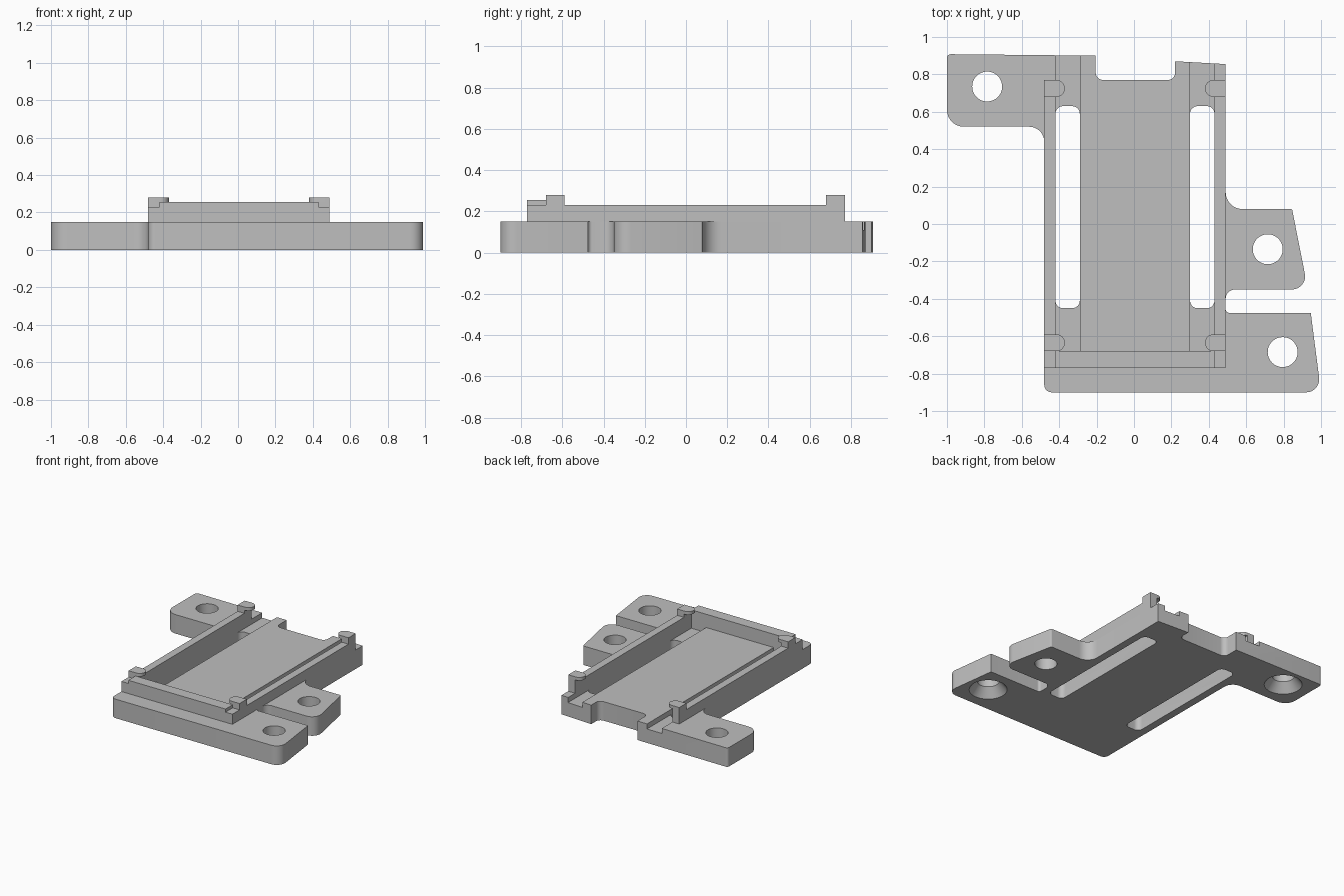
import bpy, bmesh, math
from mathutils import Vector

cube = bpy.data.objects.get("Cube")
if cube:
    bpy.data.objects.remove(cube, do_unlink=True)

grey = bpy.data.materials.new("plain grey")
grey.use_nodes = True
colour = (0.52, 0.52, 0.52, 1)
grey.diffuse_color = colour
grey.node_tree.nodes["Principled BSDF"].inputs["Base Color"].default_value = colour

CX = 0.005       # centre line of the tray
TOP = 0.15       # top of the base plate
GROOVE = 0.11    # floor of the side grooves
RAIL = 0.23      # top of the side rails
LIP = 0.255      # top of the front wall, underside of the clips


def rounded(corners, steps=8):
    """Outline from (x, y, radius) corners with tangent arcs."""
    out = []
    for i, (x, y, r) in enumerate(corners):
        p = Vector((x, y))
        if not r:
            out.append(p)
            continue
        a = (Vector(corners[i - 1][:2]) - p).normalized()
        b = (Vector(corners[(i + 1) % len(corners)][:2]) - p).normalized()
        half = a.angle(b) / 2
        centre = p + (a + b).normalized() * r / math.sin(half)
        reach = r / math.tan(half)
        start, end = p + a * reach - centre, p + b * reach - centre
        sweep = start.angle(end)
        for k in range(steps + 1):
            t = k / steps
            out.append(centre + (start * math.sin((1 - t) * sweep)
                                 + end * math.sin(t * sweep)) / math.sin(sweep))
    return out


def finish(name, bm):
    bmesh.ops.recalc_face_normals(bm, faces=bm.faces)
    mesh = bpy.data.meshes.new(name)
    bm.to_mesh(mesh)
    bm.free()
    mesh.materials.append(grey)
    obj = bpy.data.objects.new(name, mesh)
    bpy.context.collection.objects.link(obj)
    return obj


def prism(name, outline, z0, z1):
    bm = bmesh.new()
    face = bm.faces.new([bm.verts.new((p[0], p[1], z0)) for p in outline])
    up = bmesh.ops.extrude_face_region(bm, geom=[face])["geom"]
    verts = [v for v in up if isinstance(v, bmesh.types.BMVert)]
    bmesh.ops.translate(bm, verts=verts, vec=(0, 0, z1 - z0))
    return finish(name, bm)


def box(name, xa, xb, y0, y1, z0, z1, r=0):
    x0, x1 = sorted((xa, xb))
    return prism(name, rounded([(x0, y0, r), (x1, y0, r), (x1, y1, r), (x0, y1, r)]), z0, z1)


def lathe(name, x, y, profile, n=48):
    """Solid of revolution from (radius, z) rings."""
    bm = bmesh.new()
    rings = [[bm.verts.new((x + r * math.cos(math.tau * k / n),
                            y + r * math.sin(math.tau * k / n), z)) for k in range(n)]
             for r, z in profile]
    for low, high in zip(rings, rings[1:]):
        for k in range(n):
            j = (k + 1) % n
            bm.faces.new((low[k], low[j], high[j], high[k]))
    bm.faces.new(rings[0][::-1])
    bm.faces.new(rings[-1])
    return finish(name, bm)


def smooth(obj):
    bpy.ops.object.select_all(action="DESELECT")
    obj.select_set(True)
    bpy.context.view_layer.objects.active = obj
    bpy.ops.object.shade_smooth_by_angle(angle=math.radians(30))


# Base plate with three mounting ears and a notch at the back
base = prism("base_plate", rounded([
    (-0.48, -0.9, 0.04), (1.0, -0.9, 0.07), (0.945, -0.475, 0),
    (0.49, -0.475, 0.02), (0.49, -0.35, 0.05), (0.93, -0.35, 0.07),
    (0.845, 0.08, 0.01), (0.49, 0.08, 0.09), (0.49, 0.855, 0),
    (0.22, 0.87, 0), (0.22, 0.77, 0.04), (-0.205, 0.77, 0.04),
    (-0.205, 0.9, 0), (-1.0, 0.908, 0.02), (-1.0, 0.52, 0.09),
    (-0.48, 0.52, 0.08)]), 0, TOP)

# Cutters: screw holes, two of them countersunk from below
cutters = [lathe("middle_hole_cutter", 0.715, -0.135, [(0.08, -0.1), (0.08, 0.3)])]
for name, x, y in (("back", -0.785, 0.735), ("front", 0.795, -0.685)):
    cutters.append(lathe(name + "_hole_cutter", x, y,
                         [(0.145, -0.01), (0.08, 0.07), (0.08, 0.3)]))

parts = [base]
for side, s in (("left", 1), ("right", -1)):
    outer, inner, step, tip = (CX + s * d for d in (0.485, 0.425, 0.295, 0.375))

    # Groove beside each rail, with a long slot through it
    cutters.append(box(side + "_groove_cutter", inner, step, -0.68, 1.0, GROOVE, 0.3))
    cutters.append(box(side + "_slot_cutter", inner, step, -0.45, 0.63, -0.1, 0.2, 0.04))

    # Side rail
    parts.append(box(side + "_rail", outer, inner, -0.77, 0.77, TOP, RAIL))

    # Clips: a post on the rail with a rounded overhanging tongue
    for end, y0, y1 in (("front", -0.68, -0.59), ("back", 0.68, 0.77)):
        parts.append(box(f"{side}_{end}_clip_post", outer, inner, y0, y1, RAIL, LIP))
        parts.append(prism(f"{side}_{end}_clip_tongue", rounded([
            (outer, y0, 0), (tip, y0, 0.044), (tip, y1, 0.044), (outer, y1, 0)]), LIP, 0.28))

# Front wall between the rails
parts.append(box("front_wall", CX - 0.425, CX + 0.425, -0.77, -0.68, TOP, LIP))

# Apply the cuts
for cutter in cutters:
    cut = base.modifiers.new(cutter.name, "BOOLEAN")
    cut.operation = "DIFFERENCE"
    cut.solver = "EXACT"
    cut.object = cutter
bpy.context.view_layer.update()
graph = bpy.context.evaluated_depsgraph_get()
carved = bpy.data.meshes.new_from_object(base.evaluated_get(graph))
base.modifiers.clear()
base.data = carved
for cutter in cutters:
    bpy.data.objects.remove(cutter, do_unlink=True)

for part in parts:
    smooth(part)
